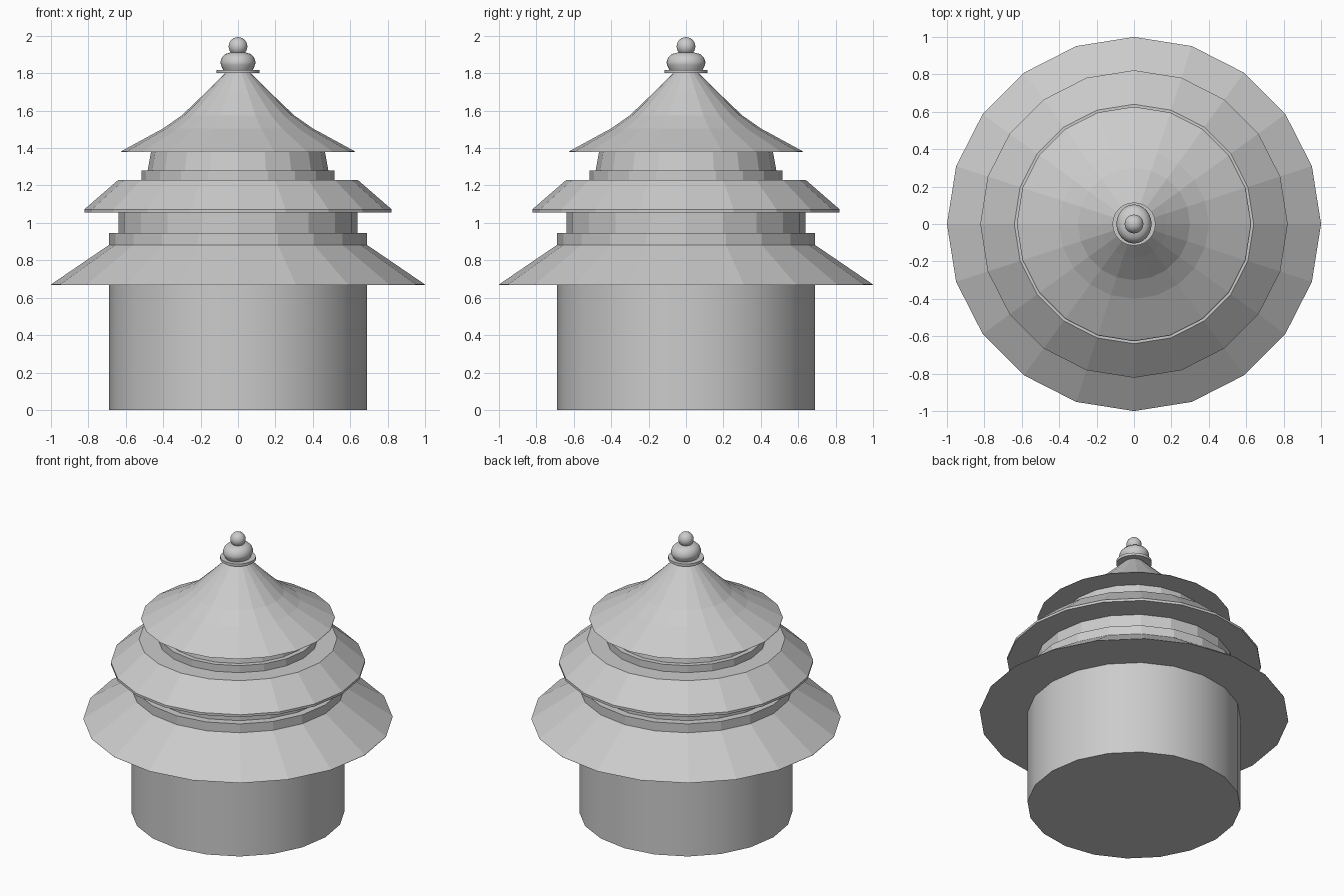
import bpy, bmesh, math

if "Cube" in bpy.data.objects:
    bpy.data.objects.remove(bpy.data.objects["Cube"])

SIDES = 20


def lathe(name, profile, sides=SIDES, smooth=False, sx=1.0):
    """Closed solid of revolution from (radius, height) points, bottom to top."""
    bm = bmesh.new()
    rings = []
    for r, z in profile:
        rings.append([bm.verts.new((sx * r * math.cos(2 * math.pi * i / sides),
                                    r * math.sin(2 * math.pi * i / sides), z))
                      for i in range(sides)])
    for a, b in zip(rings, rings[1:]):
        for i in range(sides):
            j = (i + 1) % sides
            bm.faces.new((a[i], a[j], b[j], b[i]))
    bm.faces.new(rings[0][::-1])
    bm.faces.new(rings[-1])
    mesh = bpy.data.meshes.new(name)
    bm.to_mesh(mesh)
    bm.free()
    ob = bpy.data.objects.new(name, mesh)
    bpy.context.collection.objects.link(ob)
    if smooth:
        bpy.ops.object.select_all(action='DESELECT')
        ob.select_set(True)
        bpy.context.view_layer.objects.active = ob
        bpy.ops.object.shade_smooth_by_angle(angle=math.radians(35))
    return ob


# Round ground-floor wall
lathe("base_wall", [(0.69, 0), (0.69, 0.67)], smooth=True)

# Lower roof, its collar and the second-storey wall
lathe("lower_roof", [(1.0, 0.667), (0.998, 0.672), (0.69, 0.882)])
lathe("lower_collar", [(0.69, 0.882), (0.69, 0.945)])
lathe("middle_wall", [(0.64, 0.945), (0.64, 1.056)])

# Middle roof with a thin rim, its collar and the third-storey wall
lathe("middle_roof", [(0.822, 1.055), (0.822, 1.072), (0.64, 1.23)])
lathe("middle_collar", [(0.517, 1.23), (0.517, 1.28)])
lathe("upper_wall", [(0.483, 1.28), (0.465, 1.38)])

# Flared top roof
lathe("top_roof", [(0.627, 1.378), (0.622, 1.384), (0.40, 1.505),
                   (0.30, 1.575), (0.18, 1.69), (0.065, 1.805)])

# Finial: disc, slightly oval bulb and ball
lathe("finial_disc", [(0.115, 1.80), (0.115, 1.818)], sides=32, smooth=True)
lathe("finial_bulb", [(0.088, 1.818), (0.102, 1.845), (0.104, 1.86), (0.095, 1.885),
                      (0.075, 1.903), (0.04, 1.912)], sides=32, smooth=True, sx=0.9)
bpy.ops.mesh.primitive_uv_sphere_add(segments=24, ring_count=16, radius=0.05,
                                     location=(0, 0, 1.943))
bpy.context.object.name = "finial_ball"
bpy.ops.object.shade_smooth()
